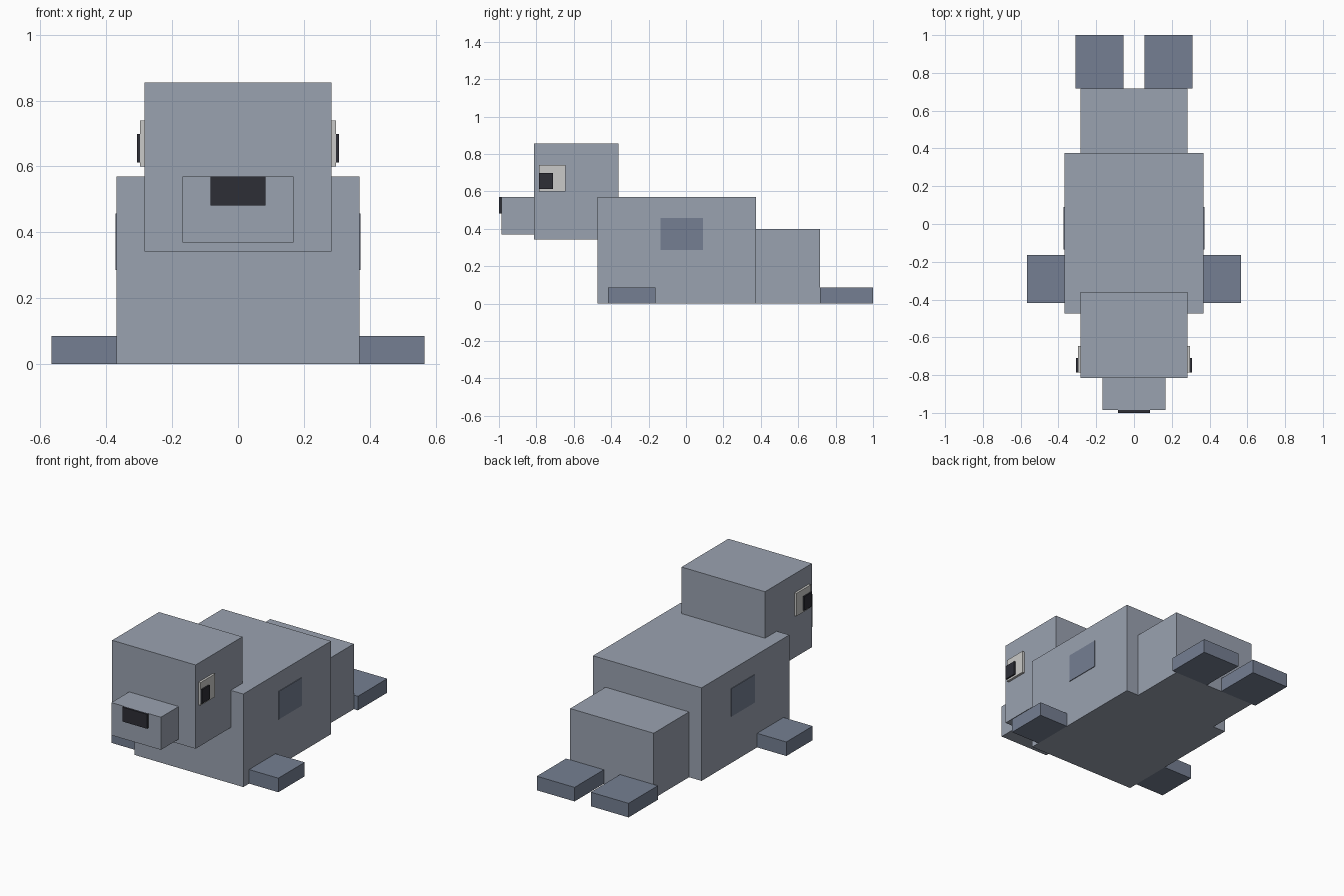
import bpy

if "Cube" in bpy.data.objects:
    bpy.data.objects.remove(bpy.data.objects["Cube"])


def srgb(r, g, b):
    """8-bit display colour to linear RGBA."""
    lin = [c / 255 / 12.92 if c <= 10 else ((c / 255 + 0.055) / 1.055) ** 2.4 for c in (r, g, b)]
    return (*lin, 1.0)


def material(name, rgb):
    m = bpy.data.materials.new(name)
    m.diffuse_color = srgb(*rgb)
    m.use_nodes = True
    m.node_tree.nodes["Principled BSDF"].inputs["Base Color"].default_value = m.diffuse_color
    return m


fur = material("grey_fur", (154, 162, 176))
slate = material("slate_flipper", (117, 127, 146))
white = material("eye_white", (202, 202, 200))
black = material("near_black", (45, 46, 54))


def box(name, x, y, z, mat):
    """Box from its (min, max) extent on each axis."""
    bpy.ops.mesh.primitive_cube_add(size=1)
    ob = bpy.context.object
    ob.name = name
    ob.data.name = name
    for v in ob.data.vertices:
        v.co = [lo if c < 0 else hi for c, (lo, hi) in zip(v.co, (x, y, z))]
    ob.data.materials.append(mat)
    return ob


def pair(name, x, y, z, mat):
    """Mirrored boxes on the right (+x) and left (-x)."""
    box(name + "_right", x, y, z, mat)
    box(name + "_left", (-x[1], -x[0]), y, z, mat)


# Torso, hindquarters, head and snout
box("body", (-0.368, 0.368), (-0.474, 0.375), (0, 0.57), fur)
box("hindquarters", (-0.283, 0.283), (0.375, 0.717), (0, 0.40), fur)
box("head", (-0.283, 0.283), (-0.814, -0.361), (0.342, 0.855), fur)
box("snout", (-0.168, 0.168), (-0.986, -0.814), (0.37, 0.57), fur)
box("nose", (-0.084, 0.084), (-1.0, -0.986), (0.482, 0.57), black)

# Flippers
pair("front_flipper", (0.368, 0.566), (-0.418, -0.163), (0, 0.086), slate)
pair("tail_flipper", (0.055, 0.311), (0.717, 1.0), (0, 0.086), slate)

# Side patches and eyes
pair("side_patch", (0.366, 0.372), (-0.135, 0.09), (0.286, 0.457), slate)
pair("eye", (0.283, 0.297), (-0.785, -0.645), (0.60, 0.74), white)
pair("pupil", (0.297, 0.306), (-0.785, -0.71), (0.612, 0.698), black)
